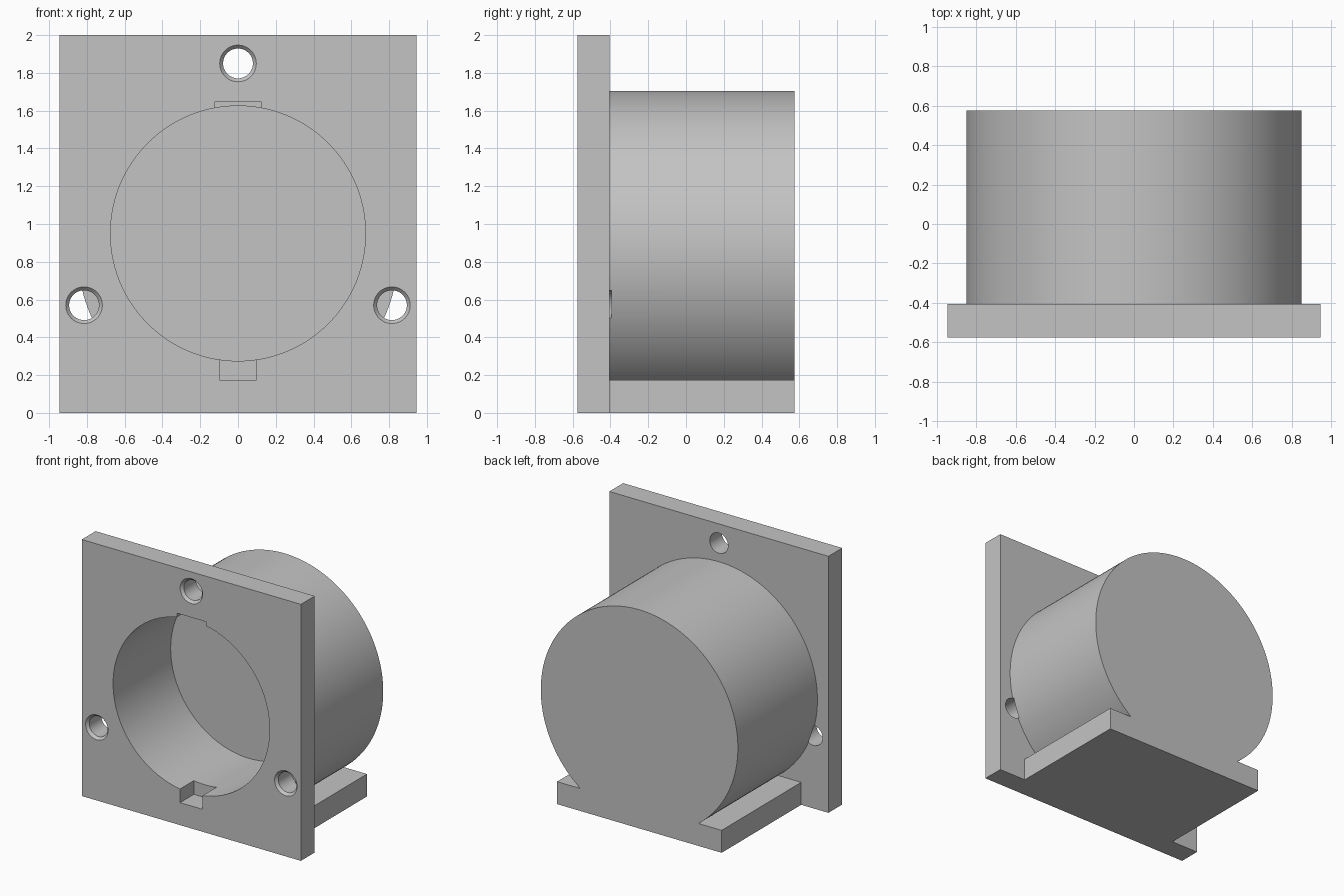
import bpy
import math

if "Cube" in bpy.data.objects:
    bpy.data.objects.remove(bpy.data.objects["Cube"], do_unlink=True)

FRONT, PLATE_BACK, REAR = -0.575, -0.405, 0.575

grey = bpy.data.materials.new("plain grey")
grey.use_nodes = True
colour = (0.55, 0.55, 0.55, 1)
grey.diffuse_color = colour
grey.node_tree.nodes["Principled BSDF"].inputs["Base Color"].default_value = colour


def box(name, half_width, y0, y1, z0, z1):
    bpy.ops.mesh.primitive_cube_add(size=1, location=(0, (y0 + y1) / 2, (z0 + z1) / 2))
    ob = bpy.context.object
    ob.name = name
    ob.scale = (2 * half_width, y1 - y0, z1 - z0)
    bpy.ops.object.transform_apply(location=True, rotation=True, scale=True)
    ob.data.materials.append(grey)
    return ob


def tube(name, x, z, y0, y1, r0, r1, sides):
    # Round bar along y, radius r0 at y0 and r1 at y1
    bpy.ops.mesh.primitive_cone_add(vertices=sides, radius1=r0, radius2=r1, depth=y1 - y0,
                                    location=(x, (y0 + y1) / 2, z),
                                    rotation=(-math.pi / 2, 0, 0))
    ob = bpy.context.object
    ob.name = name
    bpy.ops.object.transform_apply(location=True, rotation=True, scale=True)
    ob.data.materials.append(grey)
    return ob


def combine(target, tool, operation):
    mod = target.modifiers.new(operation.lower(), "BOOLEAN")
    mod.operation = operation
    mod.solver = "EXACT"
    mod.object = tool
    bpy.context.view_layer.objects.active = target
    bpy.ops.object.modifier_apply(modifier=mod.name)
    bpy.data.objects.remove(tool, do_unlink=True)


# Mounting plate, foot and closed barrel fused into one housing
housing = box("flanged_housing", 0.945, FRONT, PLATE_BACK, 0, 2)
combine(housing, box("foot", 0.71, PLATE_BACK - 0.05, REAR, 0, 0.175), "UNION")
combine(housing, tube("barrel", 0, 0.855, PLATE_BACK - 0.05, REAR, 0.85, 0.85, 160), "UNION")

# Blind bore with key notches above and below
combine(housing, tube("bore", 0, 0.95, FRONT - 0.1, 0.135, 0.675, 0.675, 160), "DIFFERENCE")
combine(housing, box("top_notch", 0.125, FRONT - 0.1, PLATE_BACK, 1.5, 1.645), "DIFFERENCE")
combine(housing, box("bottom_notch", 0.097, FRONT - 0.1, PLATE_BACK, 0.175, 0.4), "DIFFERENCE")

# Three screw holes with chamfered mouths
for x, z in ((0, 1.85), (-0.815, 0.57), (0.815, 0.57)):
    combine(housing, tube("hole", x, z, FRONT - 0.1, PLATE_BACK + 0.01, 0.079, 0.079, 48),
            "DIFFERENCE")
    combine(housing, tube("chamfer", x, z, FRONT - 0.02, FRONT + 0.02, 0.115, 0.079, 48),
            "DIFFERENCE")

# Smooth round walls with crisp edges
bpy.ops.object.select_all(action="DESELECT")
housing.select_set(True)
bpy.context.view_layer.objects.active = housing
bpy.ops.object.shade_smooth_by_angle(angle=math.radians(25))
